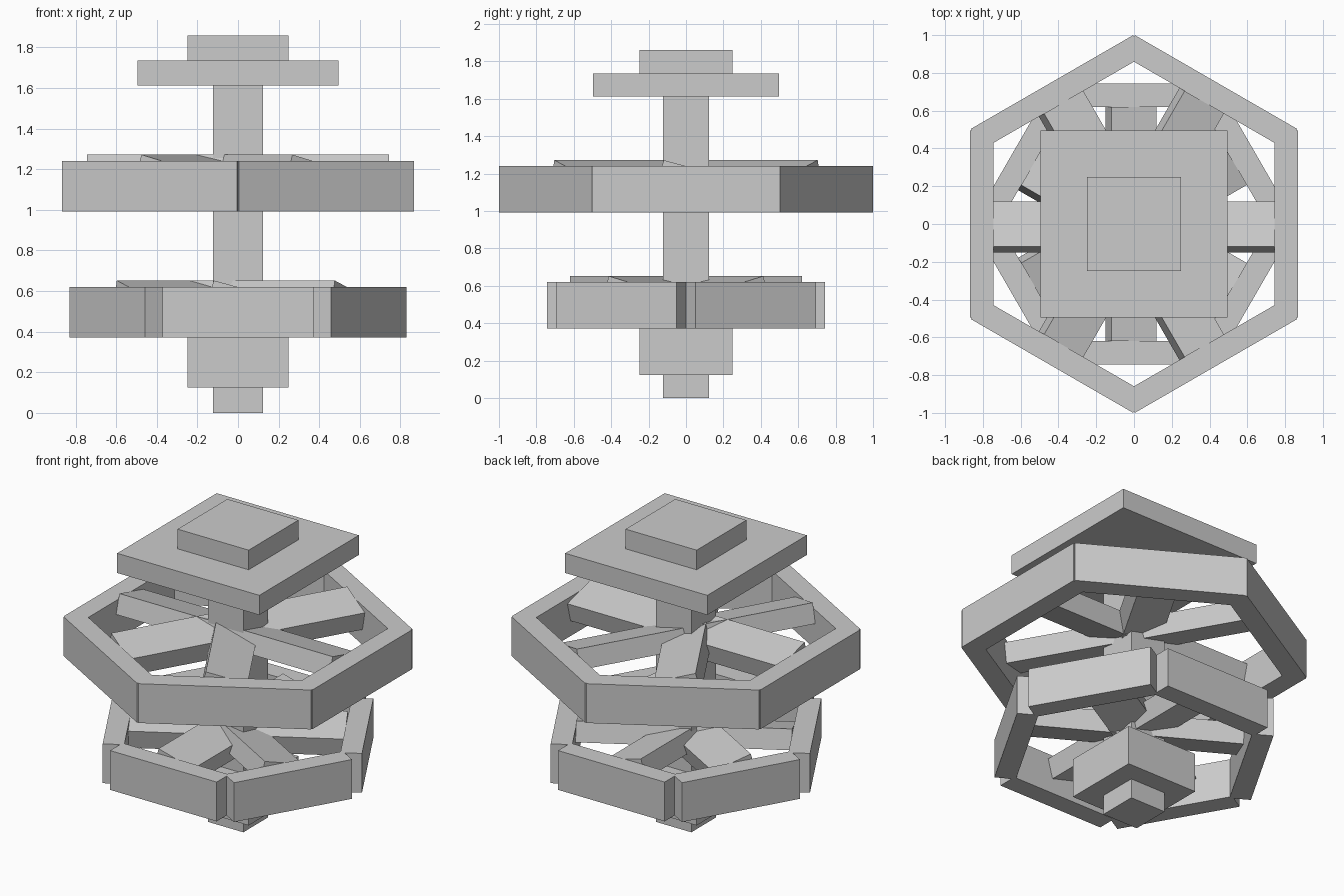
import bpy
from math import radians
from mathutils import Matrix

if "Cube" in bpy.data.objects:
    bpy.data.objects.remove(bpy.data.objects["Cube"])

U = 0.124  # grid module: all sizes are whole multiples


def box(name, size, center, transform=Matrix.Identity(4)):
    """Box with size and centre in modules, then moved by transform."""
    bpy.ops.mesh.primitive_cube_add(size=1)
    ob = bpy.context.object
    ob.name = name
    local = Matrix.Translation([c * U for c in center]) @ Matrix.Diagonal([s * U for s in size] + [1])
    ob.data.transform(transform @ local)
    return ob


def yaw(deg):
    return Matrix.Rotation(radians(deg), 4, 'Z')


def wheel(name, z, apothem, side, phase):
    """Hexagonal rim of six boards with three pitched cross bars."""
    for i in range(6):
        box(f"{name}_rim_{i + 1}", (1, side, 2), (apothem - 0.5, 0, z + 1), yaw(phase + 60 * i))
    # bars hang from the rim's top plane and tip about their own long axis
    pitch = Matrix.Translation((0, 0, (z + 2) * U)) @ Matrix.Rotation(radians(-15), 4, 'X')
    for i in range(3):
        box(f"{name}_blade_{i + 1}", (2 * (apothem - 1), 2, 1), (0, 0, -0.5),
            yaw(phase - 60 * i) @ pitch)


# central column
box("post", (2, 2, 13), (0, 0, 6.5))
box("base_block", (4, 4, 2), (0, 0, 2))
box("top_plate", (8, 8, 1), (0, 0, 13.5))
box("top_cap", (4, 4, 1), (0, 0, 14.5))

# two bladed wheels
wheel("lower_wheel", 3, 6, 6, -30)
wheel("upper_wheel", 8, 7, 8, 0)
